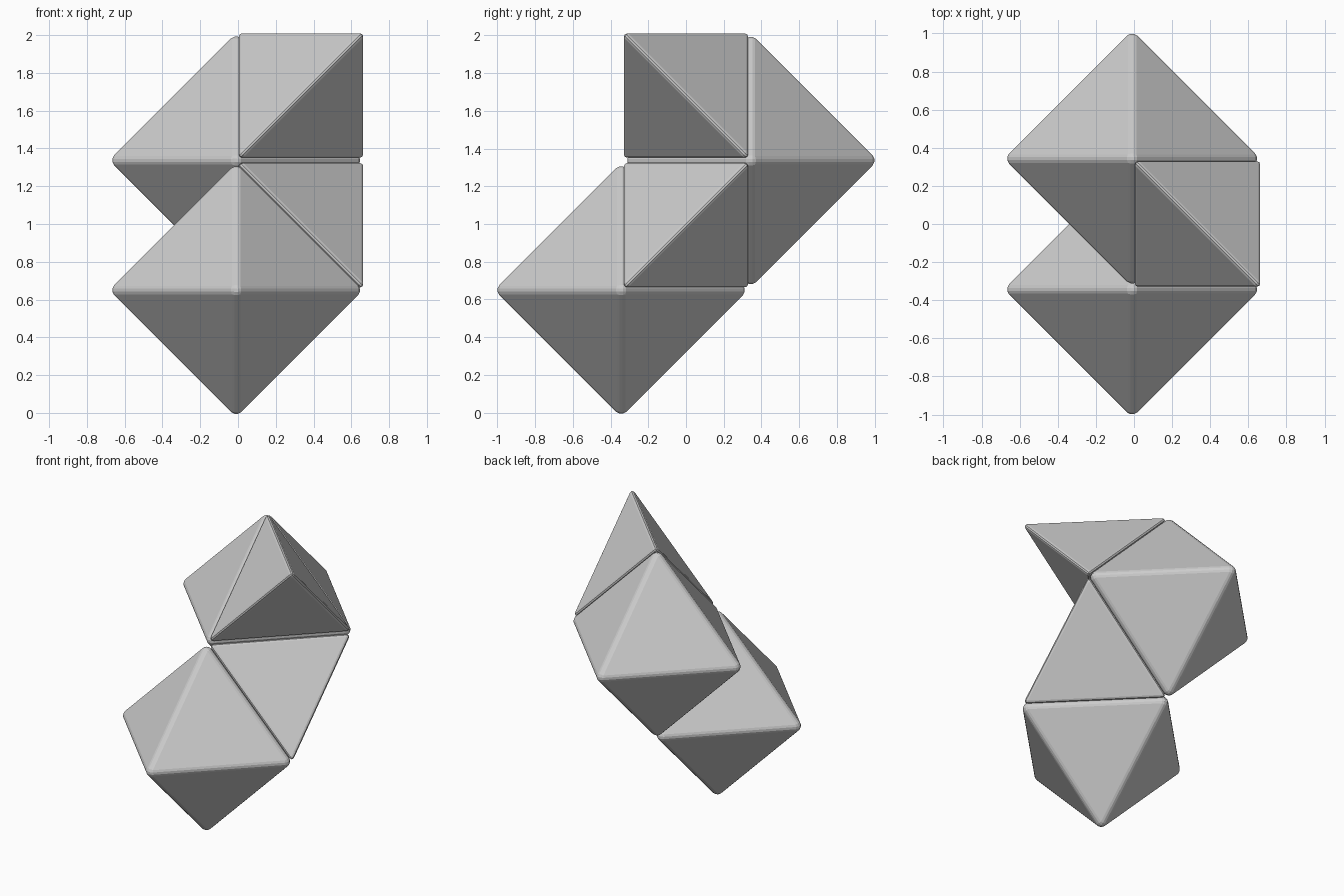
import bpy, bmesh, math
from mathutils import Vector

cube = bpy.data.objects.get("Cube")
if cube:
    bpy.data.objects.remove(cube, do_unlink=True)

A = 0.687          # octahedron radius and lattice step
INSET = 0.0225     # half width of the edge strips
BEVEL = INSET * math.sqrt(1.5)

grey = bpy.data.materials.new("light_grey")
grey.use_nodes = True
colour = (0.6, 0.6, 0.6, 1)
grey.diffuse_color = colour
grey.node_tree.nodes["Principled BSDF"].inputs["Base Color"].default_value = colour


def solid(name, centre, corners):
    """Convex solid from lattice corners, with rounded edge strips."""
    bm = bmesh.new()
    for c in corners:
        bm.verts.new(Vector(c) * A)
    bmesh.ops.convex_hull(bm, input=bm.verts[:])
    bmesh.ops.recalc_face_normals(bm, faces=bm.faces[:])
    bmesh.ops.bevel(bm, geom=bm.edges[:], offset=BEVEL, offset_type='OFFSET',
                    segments=3, profile=0.5, affect='EDGES', clamp_overlap=True)
    mesh = bpy.data.meshes.new(name)
    bm.to_mesh(mesh)
    bm.free()
    mesh.materials.append(grey)
    ob = bpy.data.objects.new(name, mesh)
    ob.location = centre
    bpy.context.collection.objects.link(ob)


# Corners in lattice steps
octahedron = [[s * (i == k) for i in range(3)] for k in range(3) for s in (1, -1)]


def tetrahedron(direction):
    """Tetrahedron sitting on the octahedron face that looks along direction."""
    return [[d * (i == k) for i, d in enumerate(direction)] for k in range(3)] + [direction]


low = Vector((-0.01, -A / 2, 0.65))
high = low + Vector((0, A, A))

solid("lower_octahedron", low, octahedron)
solid("linking_tetrahedron", low, tetrahedron((1, 1, 1)))
solid("upper_octahedron", high, octahedron)
solid("top_tetrahedron", high, tetrahedron((1, -1, 1)))
